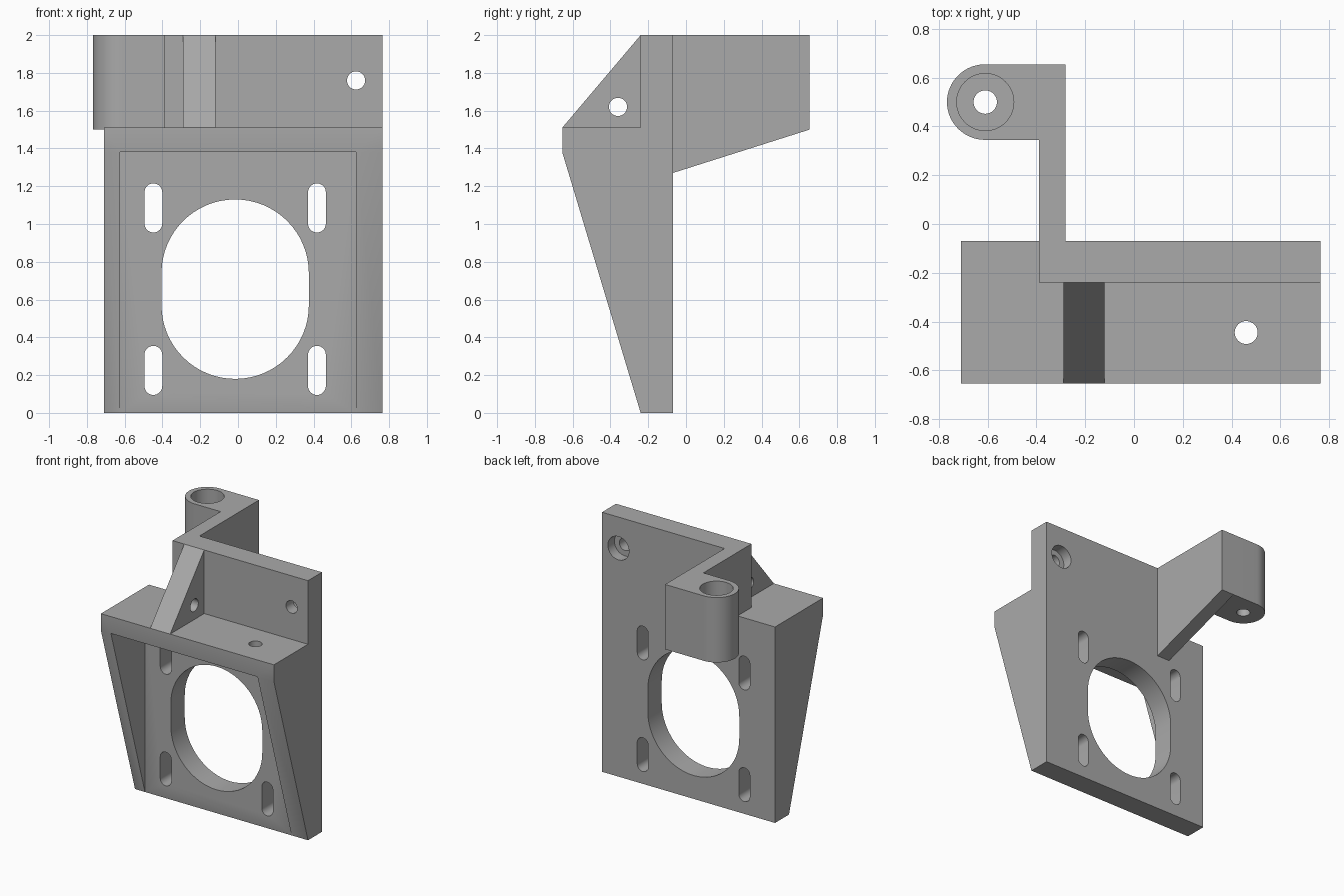
import bpy, bmesh, math
from mathutils import Vector

cube = bpy.data.objects.get("Cube")
if cube:
    bpy.data.objects.remove(cube, do_unlink=True)

grey = bpy.data.materials.new("plain grey")
grey.use_nodes = True
colour = (0.4, 0.4, 0.4, 1)
grey.diffuse_color = colour
grey.node_tree.nodes["Principled BSDF"].inputs["Base Color"].default_value = colour


def prism(name, outline, axis, lo, hi):
    """Extrude a 2D outline along an axis; the outline holds the other two coordinates in order."""
    def place(p, d):
        c = list(p)
        c.insert("xyz".index(axis), d)
        return Vector(c)
    bm = bmesh.new()
    face = bm.faces.new([bm.verts.new(place(p, lo)) for p in outline])
    shift = place((0, 0), hi - lo)
    new = bmesh.ops.extrude_face_region(bm, geom=[face])["geom"]
    bmesh.ops.translate(bm, vec=shift, verts=[v for v in new if isinstance(v, bmesh.types.BMVert)])
    bmesh.ops.recalc_face_normals(bm, faces=bm.faces)
    mesh = bpy.data.meshes.new(name)
    bm.to_mesh(mesh)
    bm.free()
    mesh.materials.append(grey)
    obj = bpy.data.objects.new(name, mesh)
    bpy.context.collection.objects.link(obj)
    return obj


def rect(a0, a1, b0, b1):
    return [(a0, b0), (a1, b0), (a1, b1), (a0, b1)]


def slot(a, b, r, half=0.0, n=32):
    """Round outline, stretched by half its straight length along the second coordinate."""
    pts = []
    for centre, start in ((b + half, 0), (b - half, math.pi)):
        for i in range(n + (1 if half else 0)):
            t = start + math.pi * i / n
            pts.append((a + r * math.cos(t), centre + r * math.sin(t)))
    return pts


def combine(target, tool, operation):
    mod = target.modifiers.new(operation, "BOOLEAN")
    mod.operation, mod.solver, mod.object = operation, "EXACT", tool
    bpy.context.view_layer.objects.active = target
    bpy.ops.object.modifier_apply(modifier=mod.name)
    bpy.data.objects.remove(tool, do_unlink=True)


FRONT, PLATE, BACK = -0.655, -0.24, -0.07
LEFT, RIGHT, SHELF, TOP = 0.765, -0.71, 1.51, 2.0

# Tapered frame, hollowed in front to leave side walls and a shelf
side = [(BACK, 0), (PLATE, 0), (FRONT, 1.38), (FRONT, SHELF), (BACK, SHELF)]
bracket = prism("bracket", side, "x", RIGHT, LEFT)
combine(bracket, prism("pocket", rect(-0.625, 0.625, -0.1, 1.38), "y", -1, PLATE), "DIFFERENCE")

# Upper plate, gusset, sloped arm and rounded boss
arm = [(PLATE, 1.27), (BACK, 1.27), (0.655, 1.5), (0.655, TOP), (PLATE, TOP)]
gusset = [(FRONT, SHELF), (PLATE - 0.0, SHELF - 0.05), (-0.2, SHELF - 0.05), (-0.2, TOP), (PLATE, TOP)]
boss = [(-0.3, 0.655), (-0.3, 0.345)] + [
    (-0.61 - 0.157 * math.sin(t), 0.5 - 0.155 * math.cos(t))
    for t in (math.pi * i / 32 for i in range(33))]
for part in (
    prism("upper_plate", rect(-0.39, LEFT, 1.4, TOP), "y", PLATE, BACK),
    prism("gusset", gusset, "x", -0.29, -0.12),
    prism("arm", arm, "x", -0.39, -0.28),
    prism("boss", boss, "z", 1.5, TOP),
):
    combine(bracket, part, "UNION")

# Large opening and four adjustment slots through the plate
cutters = [prism("opening", slot(-0.015, 0.655, 0.39, 0.085), "y", -0.4, 0.1)]
for x in (-0.448, 0.418):
    for z in (0.225, 1.085):
        cutters.append(prism("slot", slot(x, z, 0.047, 0.083, 16), "y", -0.4, 0.1))

# Screw holes with their wider recesses
cutters += [
    prism("plate_hole", slot(0.625, 1.76, 0.048), "y", -0.4, 0.1),
    prism("plate_recess", slot(0.625, 1.76, 0.09), "y", -0.15, 0.1),
    prism("shelf_hole", slot(0.46, -0.445, 0.047), "z", 1.3, 1.6),
    prism("gusset_hole", slot(-0.36, 1.62, 0.048), "x", -0.4, 0),
    prism("boss_hole", slot(-0.61, 0.5, 0.048), "z", 1.4, 2.1),
    prism("boss_recess", slot(-0.61, 0.5, 0.117), "z", 1.6, 2.1),
]
for cutter in cutters:
    combine(bracket, cutter, "DIFFERENCE")

# Smooth round walls, keep the edges sharp
bpy.ops.object.select_all(action="DESELECT")
bracket.select_set(True)
bpy.context.view_layer.objects.active = bracket
bpy.ops.object.shade_smooth_by_angle(angle=math.radians(30))
